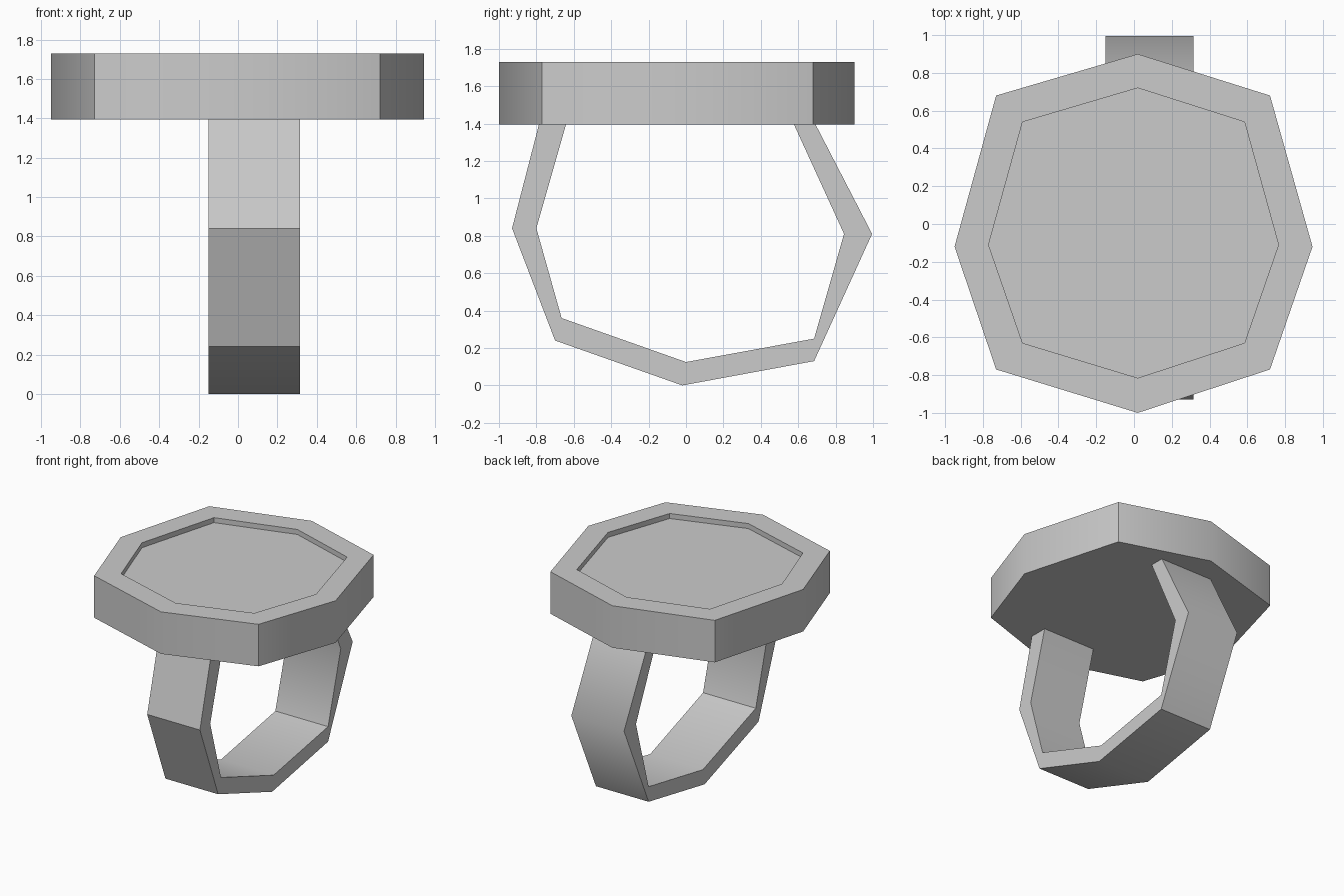
import bpy
import bmesh
import math

cube = bpy.data.objects.get("Cube")
if cube:
    bpy.data.objects.remove(cube, do_unlink=True)

# One plain grey for the whole ring
grey = bpy.data.materials.new("plain_grey")
colour = (0.6, 0.6, 0.6, 1.0)
grey.diffuse_color = colour
grey.use_nodes = True
grey.node_tree.nodes["Principled BSDF"].inputs["Base Color"].default_value = colour


def finish(bm, name):
    """Turn a bmesh into a smooth-shaded object with the grey material."""
    bmesh.ops.recalc_face_normals(bm, faces=bm.faces)
    for face in bm.faces:
        face.smooth = True
    mesh = bpy.data.meshes.new(name)
    bm.to_mesh(mesh)
    bm.free()
    mesh.materials.append(grey)
    obj = bpy.data.objects.new(name, mesh)
    bpy.context.collection.objects.link(obj)
    return obj


def bridge(bm, a, b):
    """Join two closed loops of vertices with quads."""
    n = len(a)
    for i in range(n):
        j = (i + 1) % n
        bm.faces.new((a[i], a[j], b[j], b[i]))


# Octagonal plate with a shallow recess in its top
BOTTOM, TOP, FLOOR = 1.395, 1.73, 1.69
outer = [(0.02, -1.0), (0.72, -0.77), (0.945, -0.12), (0.72, 0.68),
         (0.02, 0.90), (-0.73, 0.68), (-0.95, -0.12), (-0.73, -0.77)]
inner = [(0.02, -0.815), (0.585, -0.63), (0.765, -0.11), (0.585, 0.54),
         (0.02, 0.72), (-0.59, 0.54), (-0.77, -0.11), (-0.59, -0.63)]
bm = bmesh.new()
loops = [[bm.verts.new((x, y, z)) for x, y in outline]
         for outline, z in ((outer, BOTTOM), (outer, TOP), (inner, TOP), (inner, FLOOR))]
for lower, upper in zip(loops, loops[1:]):
    bridge(bm, lower, upper)
bm.faces.new(loops[0])
bm.faces.new(loops[-1])
for edge in bm.edges:
    edge.smooth = edge.calc_face_angle(0) < math.radians(45)
bmesh.ops.recalc_face_normals(bm, faces=bm.faces)
for edge in bm.edges:
    edge.smooth = edge.calc_face_angle(0) < math.radians(45)
finish(bm, "top_plate")

# Faceted finger band: (y, z, sharp crease) from front to back, ends sunk in the plate
LEFT, RIGHT = 0.315, -0.15
band_out = [(-0.785, 1.45 - 0.05, True), (-0.93, 0.84, True), (-0.70, 0.24, True),
            (-0.02, 0.0, False), (0.685, 0.13, True), (0.995, 0.81, False),
            (0.69, 1.40, True)]
band_in = [(-0.64, 1.40, True), (-0.80, 0.84, False), (-0.665, 0.36, True),
           (0.0, 0.125, False), (0.685, 0.25, True), (0.845, 0.81, False),
           (0.575, 1.40, True)]
bm = bmesh.new()
rows = []
for (yo, zo, so), (yi, zi, si) in zip(band_out, band_in):
    rows.append([bm.verts.new(p) for p in ((RIGHT, yo, zo), (LEFT, yo, zo),
                                           (LEFT, yi, zi), (RIGHT, yi, zi))])
for a, b in zip(rows, rows[1:]):
    bridge(bm, a, b)
bm.faces.new(rows[0])
bm.faces.new(rows[-1])
for edge in bm.edges:
    edge.smooth = False
for row, (_, _, so), (_, _, si) in zip(rows, band_out, band_in):
    bm.edges.get((row[0], row[1])).smooth = not so
    bm.edges.get((row[2], row[3])).smooth = not si
finish(bm, "finger_band")
